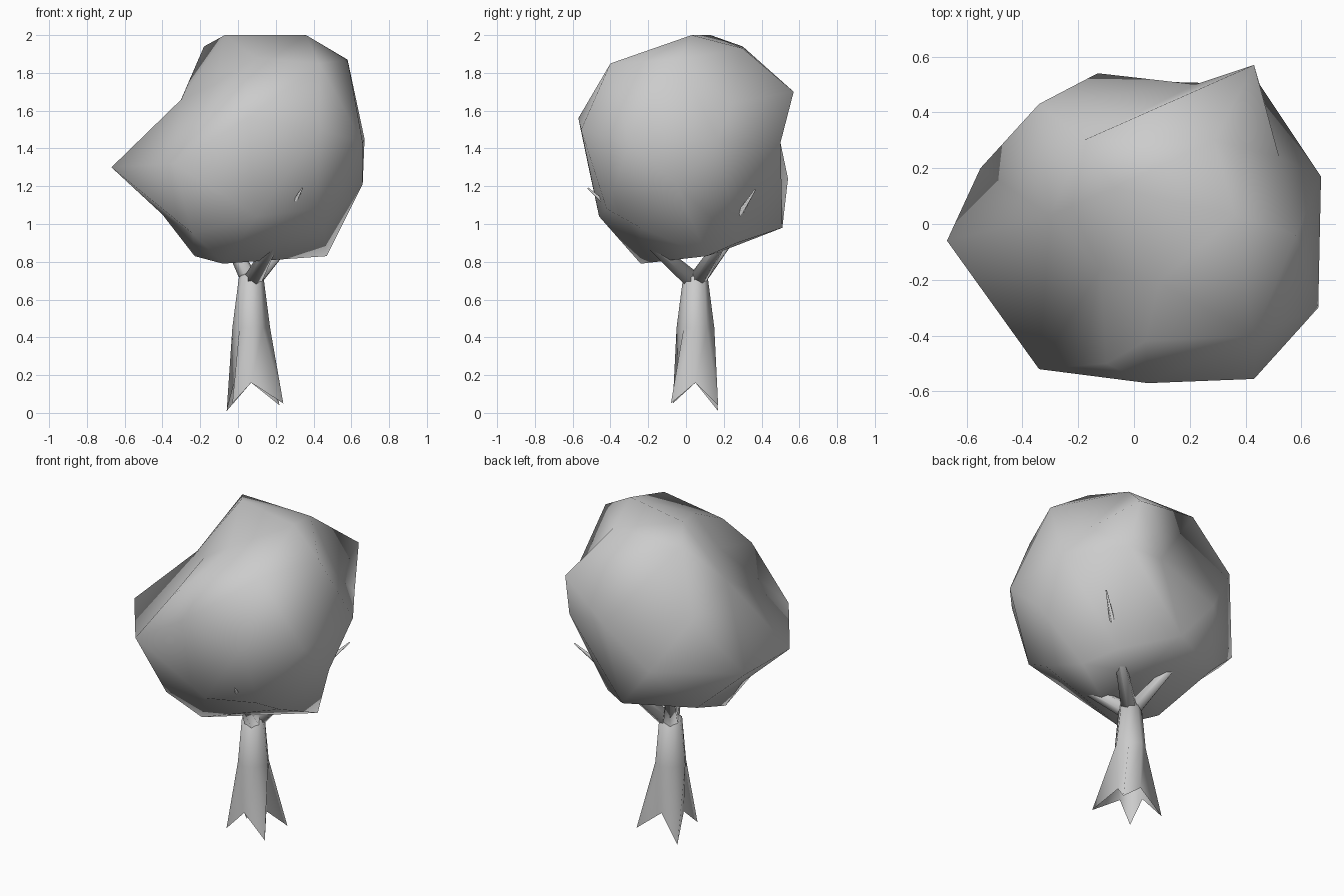
import bpy, bmesh, math
from mathutils import Vector

cube = bpy.data.objects.get("Cube")
if cube:
    bpy.data.objects.remove(cube, do_unlink=True)

GREY = (0.6, 0.6, 0.6, 1)
grey = bpy.data.materials.new("plain_grey")
grey.use_nodes = True
grey.diffuse_color = GREY
grey.node_tree.nodes["Principled BSDF"].inputs["Base Color"].default_value = GREY


def finish(bm, name):
    """Turn a bmesh into a smooth shaded object of the plain colour."""
    bmesh.ops.recalc_face_normals(bm, faces=bm.faces)
    for face in bm.faces:
        face.smooth = True
    mesh = bpy.data.meshes.new(name)
    bm.to_mesh(mesh)
    bm.free()
    mesh.materials.append(grey)
    obj = bpy.data.objects.new(name, mesh)
    bpy.context.collection.objects.link(obj)
    return obj


def bridge(bm, lower, upper):
    """Join two rings of equal length with quads."""
    count = len(lower)
    for i in range(count):
        j = (i + 1) % count
        bm.faces.new((lower[i], lower[j], upper[j], upper[i]))


# Leafy crown: corners of a lumpy ball, joined by a hull of their directions
# so that hollows between the corners are kept
crown_centre = Vector((0.03, 0, 1.4))
crown_corners = [
    # top
    (0.36, 0.03, 2), (-0.07, 0.13, 2), (-0.18, 0.3, 1.94), (0.29, 0.3, 1.93),
    (0.58, -0.04, 1.87), (0.43, -0.4, 1.85), (0.04, -0.42, 1.78),
    (0.09, -0.21, 1.88), (-0.12, -0.16, 1.74), (-0.3, 0.03, 1.66),
    # upper sides
    (0.43, 0.57, 1.7), (0.05, -0.57, 1.56), (-0.1, -0.5, 1.64),
    (0.43, -0.555, 1.5), (-0.34, 0.43, 1.57), (0.67, 0.17, 1.45),
    (0.66, -0.3, 1.43), (0.45, 0.5, 1.43), (0.52, 0.24, 1.64),
    (0.22, 0.5, 1.43),
    # middle
    (-0.67, -0.06, 1.3), (-0.34, -0.52, 1.32), (-0.13, 0.54, 1.24),
    (-0.55, 0.2, 1.21), (0.66, -0.05, 1.21),
    # lower sides
    (0.1, -0.46, 1.04), (0.42, -0.42, 1.08),
    (0.08, 0.51, 0.98), (-0.3, 0.32, 0.98), (-0.4, 0.02, 1.05),
    # underside
    (-0.24, -0.36, 0.95), (-0.08, -0.24, 0.79), (-0.23, -0.06, 0.83),
    (0.47, 0.11, 0.83), (0.45, -0.24, 0.98), (0.35, 0.27, 0.9),
    (0.1, 0.2, 0.86),
]
bm = bmesh.new()
places = {}
for corner in crown_corners:
    offset = Vector(corner) - crown_centre
    places[bm.verts.new(offset.normalized())] = Vector(corner)
bmesh.ops.convex_hull(bm, input=bm.verts)
bmesh.ops.recalc_face_normals(bm, faces=bm.faces)
for vert, place in places.items():
    vert.co = place
finish(bm, "crown")

# Trunk: eight sides, flaring into four pointed roots with notches between
bm = bmesh.new()
axis = Vector((0.07, 0.05, 0))
roots = [(0.22, 0.17, 0.04), (-0.06, 0.17, 0.01),
         (-0.03, -0.07, 0.05), (0.24, -0.08, 0.05)]
ring = []
for k, root in enumerate(roots):
    ring.append(bm.verts.new(root))
    side = math.radians(90 + 90 * k)
    ring.append(bm.verts.new(axis + Vector(
        (0.09 * math.cos(side), 0.09 * math.sin(side), 0.16))))
for corner, flat, height in ((0.088, 0.1, 0.45), (0.065, 0.065, 0.72),
                             (0.04, 0.04, 0.735)):
    upper = []
    for i in range(8):
        turn = math.radians(45 + 45 * i)
        radius = flat if i % 2 else corner
        upper.append(bm.verts.new(axis + Vector(
            (radius * math.cos(turn), radius * math.sin(turn), height))))
    bridge(bm, ring, upper)
    ring = upper
bm.faces.new(ring)
finish(bm, "trunk")


def branch(name, tip):
    """A six sided tapering limb from the fork to its tip."""
    start = axis + Vector((0, 0, 0.69))
    way = Vector(tip) - start
    bm = bmesh.new()
    bmesh.ops.create_cone(bm, cap_ends=True, segments=6, radius1=0.05,
                          radius2=0.004, depth=way.length)
    turn = way.to_track_quat("Z", "Y")
    for vert in bm.verts:
        vert.co = turn @ vert.co + start + way / 2
    finish(bm, name)


# Branches: two tips just break through the crown
branch("front_branch", (0.34, -0.52, 1.19))
branch("left_branch", (0.51, 0.365, 1.18))
branch("back_branch", (-0.2, 0.45, 1.2))
